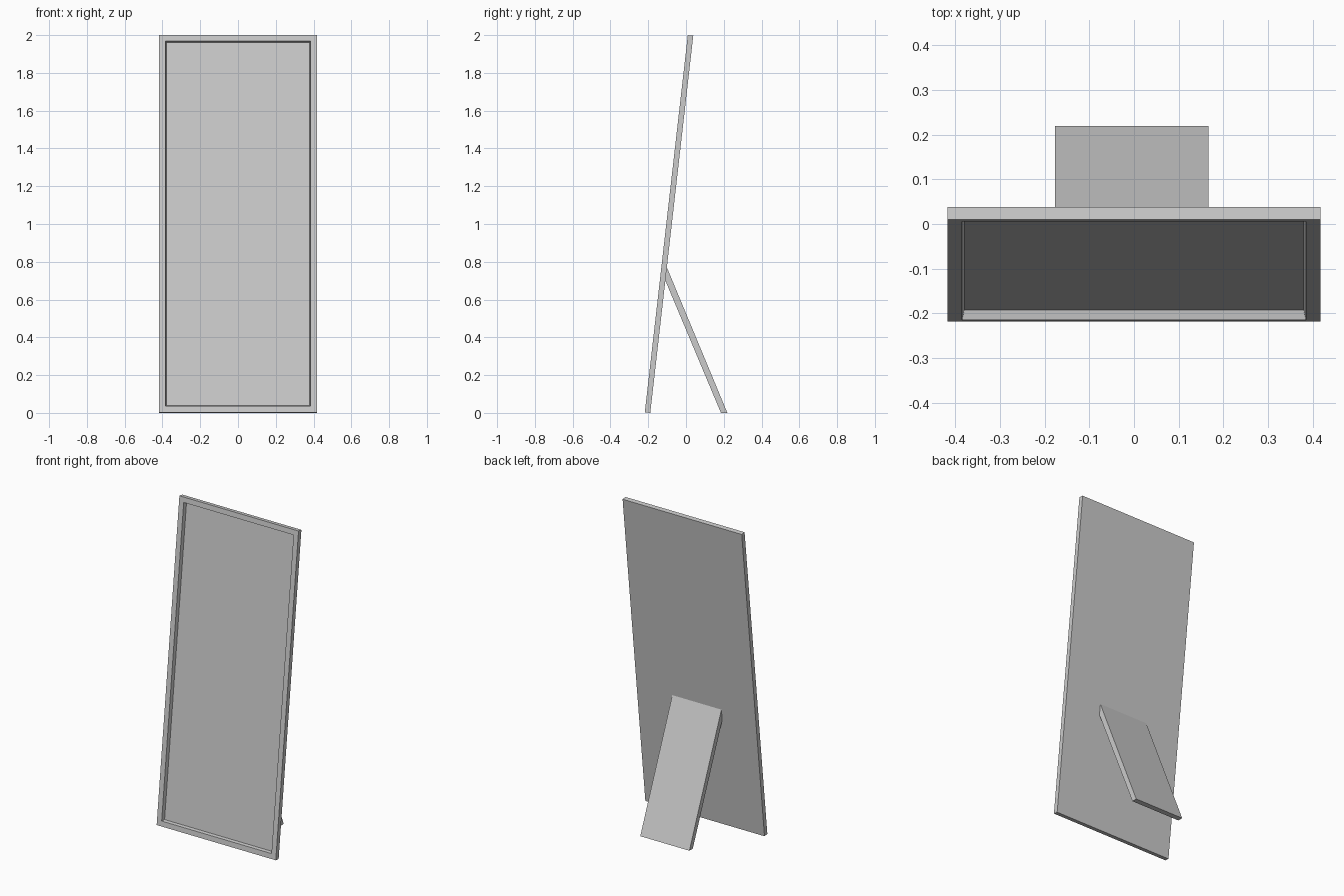
import bpy
import bmesh
import math
from mathutils import Matrix, Vector

cube = bpy.data.objects.get("Cube")
if cube:
    bpy.data.objects.remove(cube, do_unlink=True)

grey = bpy.data.materials.new("plain grey")
grey.use_nodes = True
colour = (0.6, 0.6, 0.6, 1)
grey.diffuse_color = colour
grey.node_tree.nodes["Principled BSDF"].inputs["Base Color"].default_value = colour


def add_object(name, bm):
    bmesh.ops.recalc_face_normals(bm, faces=bm.faces)
    mesh = bpy.data.meshes.new(name)
    bm.to_mesh(mesh)
    bm.free()
    mesh.materials.append(grey)
    obj = bpy.data.objects.new(name, mesh)
    bpy.context.collection.objects.link(obj)
    return obj


WIDTH, THICK, LEAN = 0.834, 0.029, math.atan(0.114)
LENGTH = (2 - THICK * math.sin(LEAN)) / math.cos(LEAN)
FRONT_Y = -0.218

# Leaning board: upright box with a bevelled recess in its front, then tilted back
bm = bmesh.new()
bmesh.ops.create_cube(bm, size=1)
bmesh.ops.scale(bm, vec=(WIDTH, THICK, LENGTH), verts=bm.verts)
bmesh.ops.translate(bm, vec=(0, THICK / 2, LENGTH / 2), verts=bm.verts)
bm.normal_update()
front = min(bm.faces, key=lambda f: f.calc_center_median().y)
bmesh.ops.inset_region(bm, faces=[front], thickness=0.046)
bmesh.ops.inset_region(bm, faces=[front], thickness=0.007)
bmesh.ops.translate(bm, vec=(0, 0.022, 0), verts=front.verts)
tilt = Matrix.Rotation(-LEAN, 4, "X")
lift = Matrix.Translation((0, FRONT_Y, THICK * math.sin(LEAN)))
bm.transform(lift @ tilt)
add_object("leaning_board", bm)

# Rear prop: slanted plank with a flat foot and a top cut flush with the board
profile = [(-0.109, 0.70), (-0.102, 0.772), (0.219, 0), (0.185, 0)]
bm = bmesh.new()
side = bm.faces.new([bm.verts.new((-0.177, y, z)) for y, z in profile])
extruded = bmesh.ops.extrude_face_region(bm, geom=[side])
moved = [v for v in extruded["geom"] if isinstance(v, bmesh.types.BMVert)]
bmesh.ops.translate(bm, vec=Vector((0.344, 0, 0)), verts=moved)
add_object("rear_prop", bm)
